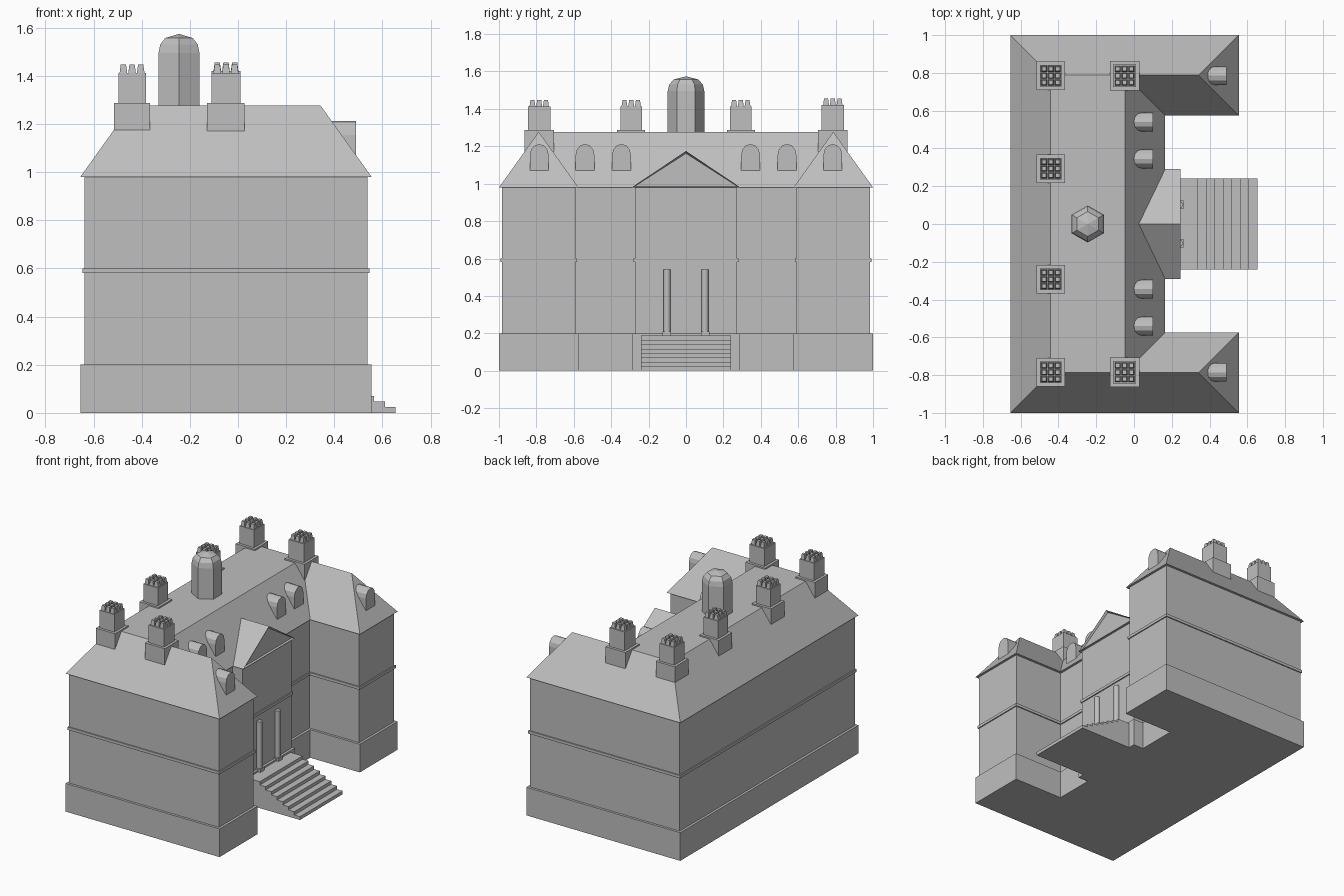
import bpy, bmesh, math

if "Cube" in bpy.data.objects:
    bpy.data.objects.remove(bpy.data.objects["Cube"])

stone = bpy.data.materials.new("pale grey stone")
stone.diffuse_color = (0.52, 0.52, 0.52, 1)
stone.use_nodes = True
stone.node_tree.nodes["Principled BSDF"].inputs["Base Color"].default_value = stone.diffuse_color


def finish(name, bm):
    bmesh.ops.recalc_face_normals(bm, faces=bm.faces)
    me = bpy.data.meshes.new(name)
    bm.to_mesh(me)
    bm.free()
    me.materials.append(stone)
    ob = bpy.data.objects.new(name, me)
    bpy.context.collection.objects.link(ob)
    return ob


def mesh(name, verts, faces):
    bm = bmesh.new()
    vs = [bm.verts.new(v) for v in verts]
    for f in faces:
        bm.faces.new([vs[i] for i in f])
    return finish(name, bm)


def prism(name, a, b):
    """Solid between two matching rings of points."""
    n = len(a)
    sides = [(i, (i + 1) % n, n + (i + 1) % n, n + i) for i in range(n)]
    return mesh(name, a + b, sides + [tuple(range(n))[::-1], tuple(range(n, 2 * n))])


def box(name, x0, x1, y0, y1, z0, z1):
    ring = [(x0, y0), (x1, y0), (x1, y1), (x0, y1)]
    return prism(name, [(x, y, z0) for x, y in ring], [(x, y, z1) for x, y in ring])


def storey(name, d, z0, z1):
    """Layer of the winged plan, pulled in by d on every side."""
    half = [(-.655 + d, -1 + d), (.555 - d, -1 + d), (.555 - d, -.575 - d),
            (.165 - d, -.575 - d), (.165 - d, -.29 + d), (.245 - d, -.29 + d)]
    ring = half + [(x, -y) for x, y in reversed(half)]
    return prism(name, [(x, y, z0) for x, y in ring], [(x, y, z1) for x, y in ring])


# Walls: plinth, main storeys and string course
storey("plinth", 0, 0, .2)
storey("walls", .017, .2, .985)
storey("string_course", .009, .58, .6)

# Main hipped roof with flat top
E, T = .98, 1.277
eaves = [(-.655, -1), (.555, -1), (.555, -.575), (.165, -.575),
         (.165, .575), (.555, .575), (.555, 1), (-.655, 1)]
ridge = [(-.4425, -.7875), (.3425, -.7875), (-.0475, -.7875),
         (-.0475, .7875), (.3425, .7875), (-.4425, .7875)]
mesh("main_roof", [(x, y, E) for x, y in eaves] + [(x, y, T) for x, y in ridge],
     [(0, 1, 9, 10, 8), (1, 2, 9), (2, 3, 10, 9), (3, 4, 11, 10), (4, 5, 12, 11),
      (5, 6, 12), (6, 7, 13, 11, 12), (7, 0, 8, 13), (8, 10, 11, 13),
      (7, 6, 5, 4, 3, 2, 1, 0)])

# Pediment over the entrance bay, with a recessed triangle
tri = [(-.29, E), (.29, E), (0, 1.175)]
ped = prism("pediment", [(.02, y, z) for y, z in tri], [(.245, y, z) for y, z in tri])
bm = bmesh.new()
bm.from_mesh(ped.data)
front = [f for f in bm.faces if f.normal.x > .9]
bmesh.ops.inset_individual(bm, faces=front, thickness=.013, depth=-.015)
bm.to_mesh(ped.data)
bm.free()

# Entrance stairs as one stepped profile
prof = [(.2, 0), (.655, 0)]
for i in range(8):
    x = .655 - .045 * i
    prof += [(x, .0235 * (i + 1)), (x - .045 if i < 7 else .2, .0235 * (i + 1))]
prof = [p for k, p in enumerate(prof) if p not in prof[:k]]
prism("entrance_stairs", [(x, -.24, z) for x, z in prof], [(x, .24, z) for x, z in prof])

# Entrance columns
for s in (-1, 1):
    y = s * .102
    box("column_base", .218, .263, y - .0225, y + .0225, .188, .21)
    ring = [(.24 + .019 * math.cos(a * math.pi / 8), y + .019 * math.sin(a * math.pi / 8))
            for a in range(16)]
    prism("column", [(x, v, .2) for x, v in ring], [(x, v, .54) for x, v in ring])

# Arched dormers on the main slope and on the wing ends
for x, y in [(.1, .345), (.1, .54), (.491, .785)]:
    for s in (-1, 1):
        arch = [(s * y - .05, 1.07), (s * y + .05, 1.07)]
        arch += [(s * y + .05 * math.cos(k * math.pi / 6), 1.155 + .057 * math.sin(k * math.pi / 6))
                 for k in range(7)]
        prism("dormer", [(x - .1, v, z) for v, z in arch], [(x, v, z) for v, z in arch])


# Chimneys with three by three tapered pots
def chimney(x, y, w, h):
    box("chimney_base", x - w, x + w, y - w, y + w, 1.17, 1.287)
    c = w - .018
    box("chimney_stack", x - c, x + c, y - c, y + c, 1.28, h)
    for i in (-1, 0, 1):
        for j in (-1, 0, 1):
            cx, cy = x + i * .036, y + j * .036
            rings = [[(cx + p * r, cy + q * r, z) for p, q in ((-1, -1), (1, -1), (1, 1), (-1, 1))]
                     for r, z in ((.016, h - .002), (.011, h + .035))]
            prism("chimney_pot", *rings)


for s in (-1, 1):
    chimney(-.44, s * .785, .075, 1.412)
    chimney(-.44, s * .293, .075, 1.412)
    chimney(-.05, s * .785, .078, 1.42 if s > 0 else 1.412)

# Six-sided cupola with a rounded cap
prof = [(.098, 1.27), (.098, 1.495), (.09, 1.53), (.066, 1.557)]
verts = [(-.245 + r * math.sin(k * math.pi / 3), r * math.cos(k * math.pi / 3), z)
         for r, z in prof for k in range(6)] + [(-.245, 0, 1.574)]
faces = [(6 * l + k, 6 * l + (k + 1) % 6, 6 * l + 6 + (k + 1) % 6, 6 * l + 6 + k)
         for l in range(3) for k in range(6)]
faces += [(18 + k, 18 + (k + 1) % 6, 24) for k in range(6)] + [(5, 4, 3, 2, 1, 0)]
mesh("cupola", verts, faces)
